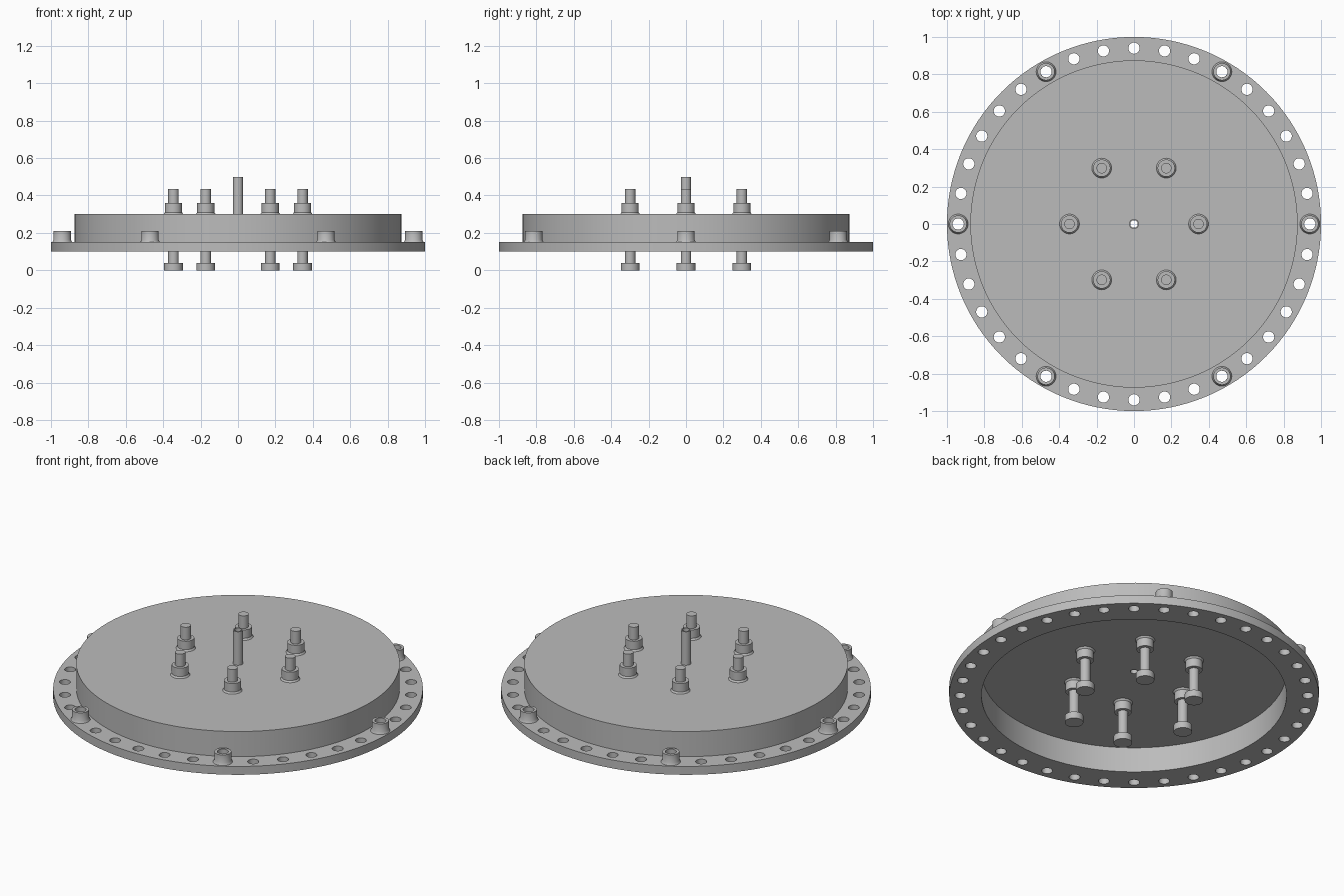
import bpy, bmesh
from math import radians, sin, cos, pi

if "Cube" in bpy.data.objects:
    bpy.data.objects.remove(bpy.data.objects["Cube"])

steel = bpy.data.materials.new("steel_grey")
steel.use_nodes = True
GREY = (0.5, 0.5, 0.5, 1)
steel.diffuse_color = GREY
steel.node_tree.nodes["Principled BSDF"].inputs["Base Color"].default_value = GREY


def lathe(name, profile, sides=32, x=0, y=0, closed=False):
    """Spin a list of (radius, height) points about a vertical axis."""
    bm = bmesh.new()
    rings = []
    for r, z in profile:
        if r == 0:
            rings.append([bm.verts.new((0, 0, z))] * sides)
        else:
            rings.append([bm.verts.new((r * cos(2 * pi * i / sides), r * sin(2 * pi * i / sides), z))
                          for i in range(sides)])
    pairs = list(zip(rings, rings[1:]))
    if closed:
        pairs.append((rings[-1], rings[0]))
    for a, b in pairs:
        for i in range(sides):
            j = (i + 1) % sides
            bm.faces.new(dict.fromkeys((a[i], a[j], b[j], b[i])))
    bmesh.ops.recalc_face_normals(bm, faces=bm.faces)
    mesh = bpy.data.meshes.new(name)
    bm.to_mesh(mesh)
    bm.free()
    mesh.materials.append(steel)
    ob = bpy.data.objects.new(name, mesh)
    ob.location = (x, y, 0)
    bpy.context.collection.objects.link(ob)
    return ob


def smooth(ob):
    bpy.ops.object.select_all(action='DESELECT')
    ob.select_set(True)
    bpy.context.view_layer.objects.active = ob
    bpy.ops.object.shade_smooth_by_angle(angle=radians(30))


def ring(count, radius):
    return [(radius * cos(2 * pi * i / count), radius * sin(2 * pi * i / count)) for i in range(count)]


# Hollow cover with its flange and central bore
cover = lathe("flanged_cover", [(0.825, 0.10), (1, 0.10), (1, 0.15), (0.875, 0.15), (0.875, 0.30),
                                (0.02, 0.30), (0.02, 0.25), (0.825, 0.25)], 128, closed=True)

# Ring of bolt holes through the flange
pins = [lathe("hole_cutter", [(0, 0), (0.03, 0), (0.03, 0.25), (0, 0.25)], 24, x, y)
        for x, y in ring(36, 0.94)]
bpy.ops.object.select_all(action='DESELECT')
for pin in pins:
    pin.select_set(True)
bpy.context.view_layer.objects.active = pins[0]
bpy.ops.object.join()
cutter = pins[0]
cutter.hide_render = True
cut = cover.modifiers.new("holes", 'BOOLEAN')
cut.operation = 'DIFFERENCE'
cut.solver = 'EXACT'
cut.object = cutter
bpy.context.view_layer.objects.active = cover
bpy.ops.object.modifier_apply(modifier=cut.name)
bpy.data.objects.remove(cutter)
smooth(cover)

# Open tube on the centre
smooth(lathe("centre_tube", [(0.02, 0.27), (0.027, 0.27), (0.027, 0.50), (0.02, 0.50)], closed=True))

# Welded open collars on every sixth flange hole
for x, y in ring(6, 0.94):
    smooth(lathe("flange_collar", [(0.03, 0.15), (0.053, 0.15), (0.046, 0.163), (0.046, 0.21),
                                   (0.03, 0.21)], x=x, y=y, closed=True))

# Headed studs passing through welded sleeves in the cover
for x, y in ring(6, 0.345):
    smooth(lathe("stud", [(0, 0), (0.05, 0), (0.05, 0.04), (0.028, 0.04), (0.028, 0.435),
                          (0, 0.435)], x=x, y=y))
    smooth(lathe("stud_sleeve", [(0.028, 0.19), (0.046, 0.19), (0.046, 0.24), (0.053, 0.25),
                                 (0.053, 0.30), (0.046, 0.31), (0.046, 0.36), (0.028, 0.36)],
                 x=x, y=y, closed=True))
